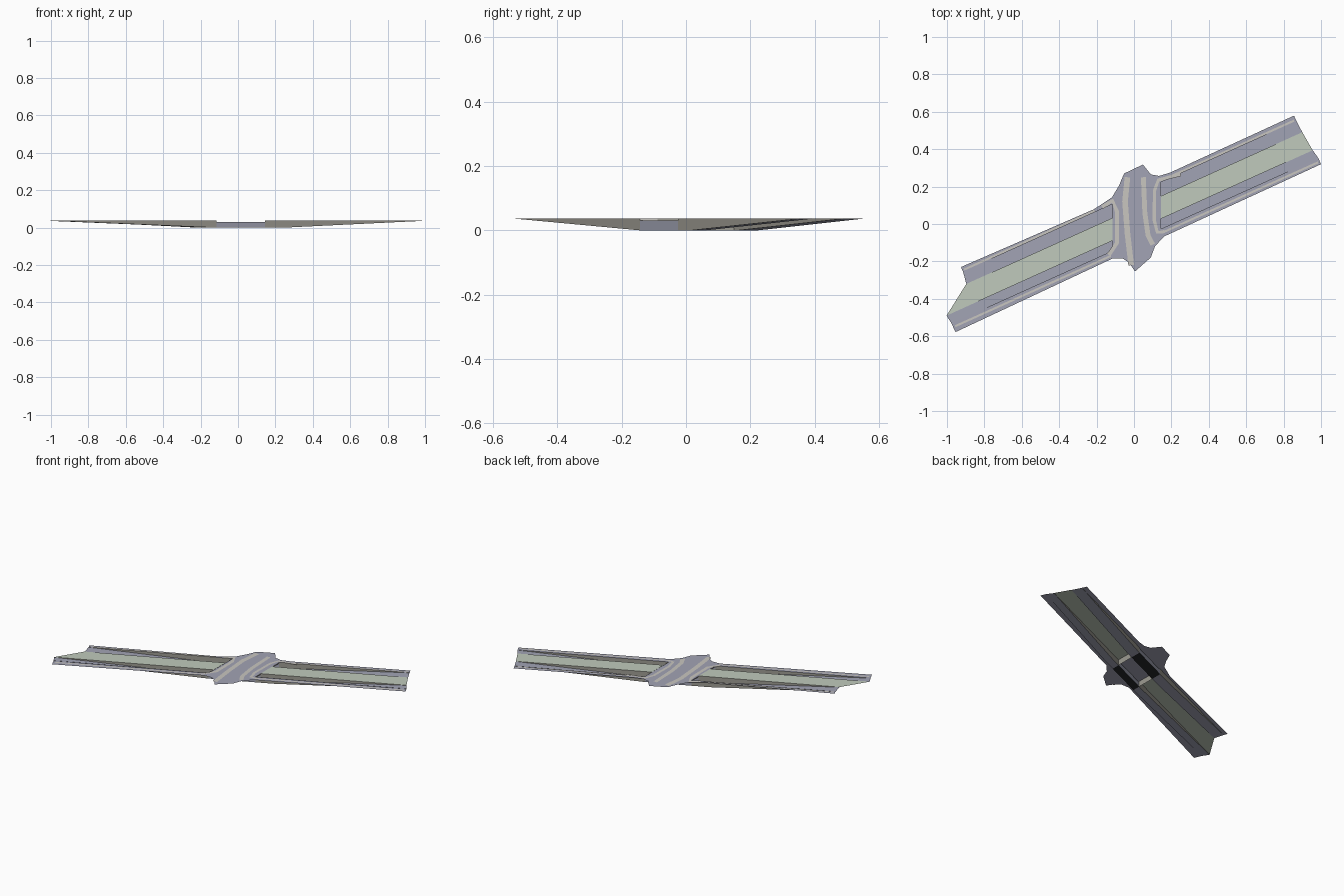
import bpy, math
from mathutils import Vector

if "Cube" in bpy.data.objects:
    bpy.data.objects.remove(bpy.data.objects["Cube"])

ANG = math.radians(24.3)          # heading of the main road
CA, SA = math.cos(ANG), math.sin(ANG)
TOP, ROAD, LINE, SOFFIT = 0.037, 0.036, 0.0366, 0.03
CUT = {-1: -0.115, 1: 0.145}      # x of the two tunnel mouths
KINK = {-1: -0.17, 1: 0.23}       # where the ramps level out


def mat(name, rgb):
    m = bpy.data.materials.new(name)
    lin = [((c / 255 + 0.055) / 1.055) ** 2.4 for c in rgb]
    m.diffuse_color = (*lin, 1)
    m.use_nodes = True
    m.node_tree.nodes["Principled BSDF"].inputs["Base Color"].default_value = m.diffuse_color
    return m


ASPHALT = mat("blue_grey_asphalt", (162, 164, 181))
GRASS = mat("pale_green", (192, 202, 188))
PAINT = mat("light_marking", (201, 198, 192))
CONCRETE = mat("grey_concrete", (158, 156, 147))
DARK = mat("black_floor", (38, 39, 42))


def make(name, faces, material):
    verts, idx = [], []
    for f in faces:
        idx.append(list(range(len(verts), len(verts) + len(f))))
        verts += f
    me = bpy.data.meshes.new(name)
    me.from_pydata(verts, [], idx)
    me.materials.append(material)
    ob = bpy.data.objects.new(name, me)
    bpy.context.collection.objects.link(ob)
    return ob


def P(u, v, z):
    """Road coordinates (along, across) to world."""
    return (u * CA - v * SA, u * SA + v * CA, z)


def mouth(side, v):
    return (CUT[side] + v * SA) / CA


def flat_strip(u0, u1, va, vb, z):
    """u0, u1, va, vb are (first, second) pairs; far end then near end."""
    return [P(u0[0], va[0], z), P(u0[1], vb[0], z), P(u1[1], vb[1], z), P(u1[0], va[1], z)]


def ribbon(pts, w, z):
    """Flat band of width w along a world-space polyline."""
    ps = [Vector(p) for p in pts]
    left, right = [], []
    for i, p in enumerate(ps):
        d = (ps[min(i + 1, len(ps) - 1)] - ps[max(i - 1, 0)]).normalized()
        n = Vector((-d.y, d.x)) * w / 2
        left.append((p.x + n.x, p.y + n.y, z))
        right.append((p.x - n.x, p.y - n.y, z))
    return [[right[i], right[i + 1], left[i + 1], left[i]] for i in range(len(ps) - 1)]


G0, G1 = -0.034, 0.077            # median edges
L0, L1 = -0.083, 0.144            # outer edges of the dipping lanes
# far ends: south edge, median south, median north, north edge
FAR = {-1: (-1.108, -1.115, -0.949, -0.938), 1: (1.043, 1.033, 1.022, 1.018)}
# outer strip: (far v, near v, near u) for south and north
SOUTH = {-1: (-0.134, -0.121, -0.183), 1: (-0.12, -0.127, 0.118)}
NORTH = {-1: (0.171, 0.16, -0.163), 1: (0.176, 0.171, 0.289)}

for s, tag in ((-1, "west"), (1, "east")):
    fs, gs, gn, fn = FAR[s]
    k = KINK[s]

    def drop(v, far):
        """Far, kink and mouth points of a dipping lane edge."""
        return [(far, v, TOP - 0.001), (k, v, 0), (mouth(s, v), v, 0)]

    # median, flat on top, walled down to the lanes
    make(tag + "_median", [flat_strip((gs, gn), (mouth(s, G0), mouth(s, G1)),
                                      (G0, G0), (G1, G1), TOP)], GRASS)
    # dipping lanes
    lanes = []
    for va, vb, fa, fb in ((L0, G0, fs, gs), (G1, L1, gn, fn)):
        a, b = drop(va, fa), drop(vb, fb)
        for i in range(2):
            q = [P(*a[i]), P(*a[i + 1]), P(*b[i + 1]), P(*b[i])]
            lanes.append(q if s < 0 else q[::-1])
    make(tag + "_dipping_lanes", lanes, ASPHALT)
    # retaining walls
    walls = []
    for v, far in ((L0, fs), (G0, gs), (G1, gn), (L1, fn)):
        low = [P(*p) for p in drop(v, far)]
        walls.append(low + [P(mouth(s, v), v, TOP), P(far, v, TOP)])
    walls.append([P(mouth(s, v), v, z) for v, z in
                  ((G0, 0), (G1, 0), (G1, TOP), (G0, TOP))])
    make(tag + "_retaining_walls", walls, CONCRETE)
    # level side roads
    sv, nv = SOUTH[s], NORTH[s]
    make(tag + "_side_roads", [
        flat_strip((fs, fs), (sv[2], sv[2]), (sv[0], sv[1]), (L0, L0), ROAD),
        flat_strip((fn, fn), (nv[2], nv[2]), (L1, L1), (nv[0], nv[1]), ROAD)], ASPHALT)
    # edge markings
    make(tag + "_edge_lines", [
        flat_strip((fs * .99,) * 2, (sv[2],) * 2, (-.110, -.110), (-.099, -.099), LINE),
        flat_strip((fn * .99,) * 2, (nv[2],) * 2, (.146, .146), (.157, .157), LINE)], PAINT)
    # bridge fascias above the tunnel mouths
    make(tag + "_bridge_fascia", [[P(mouth(s, v), v, z) for v, z in
                                   ((a, SOFFIT), (b, SOFFIT), (b, ROAD), (a, ROAD))]
                                  for a, b in ((L0, G0), (G1, L1))], PAINT)

# tunnel floors and walls
make("tunnel_floors", [[P(mouth(-1, a), a, 0), P(mouth(1, a), a, 0),
                        P(mouth(1, b), b, 0), P(mouth(-1, b), b, 0)]
                       for a, b in ((L0, G0), (G1, L1))], DARK)
make("tunnel_walls", [[P(mouth(-1, v), v, 0), P(mouth(1, v), v, 0),
                       P(mouth(1, v), v, SOFFIT), P(mouth(-1, v), v, SOFFIT)]
                      for v in (L0, G0, G1, L1)], ASPHALT)


# junction deck: outline walked counter-clockwise from the north-west
def join(s, data, inner):
    return [P(data[2], data[1], ROAD)[:2], P(data[2], inner, ROAD)[:2],
            P(mouth(s, inner), inner, ROAD)[:2]]


outline = [(.134, .257), (.09, .265), (.048, .318), (-.053, .27), (-.08, .206), (-.118, .142)]
outline += join(-1, NORTH[-1], L1) + join(-1, SOUTH[-1], L0)[::-1]
outline += [(-.059, -.185), (-.027, -.206), (.005, -.254), (.09, -.179), (.112, -.12)]
outline += join(1, SOUTH[1], L0)
outline += join(1, NORTH[1], L1)[::-1]
make("junction_deck", [[(x, y, ROAD) for x, y in outline]], ASPHALT)

# junction markings
for name, pts, w in (
        ("cross_road_west_band", [(-.035, .25), (-.048, .12), (-.035, -.05), (-.015, -.22)], .03),
        ("cross_road_east_band", [(.05, .25), (.058, .06), (.075, -.06), (.1, -.11)], .026),
        ("west_corner_band", [(-.17, .09), (-.115, .125), (-.092, .07), (-.09, -.1), (-.135, -.165)], .022),
        ("east_corner_band", [(.25, .265), (.13, .235), (.11, .18), (.108, .02), (.125, -.045), (.165, -.04)], .018)):
    make(name, ribbon(pts, w, LINE), PAINT)
